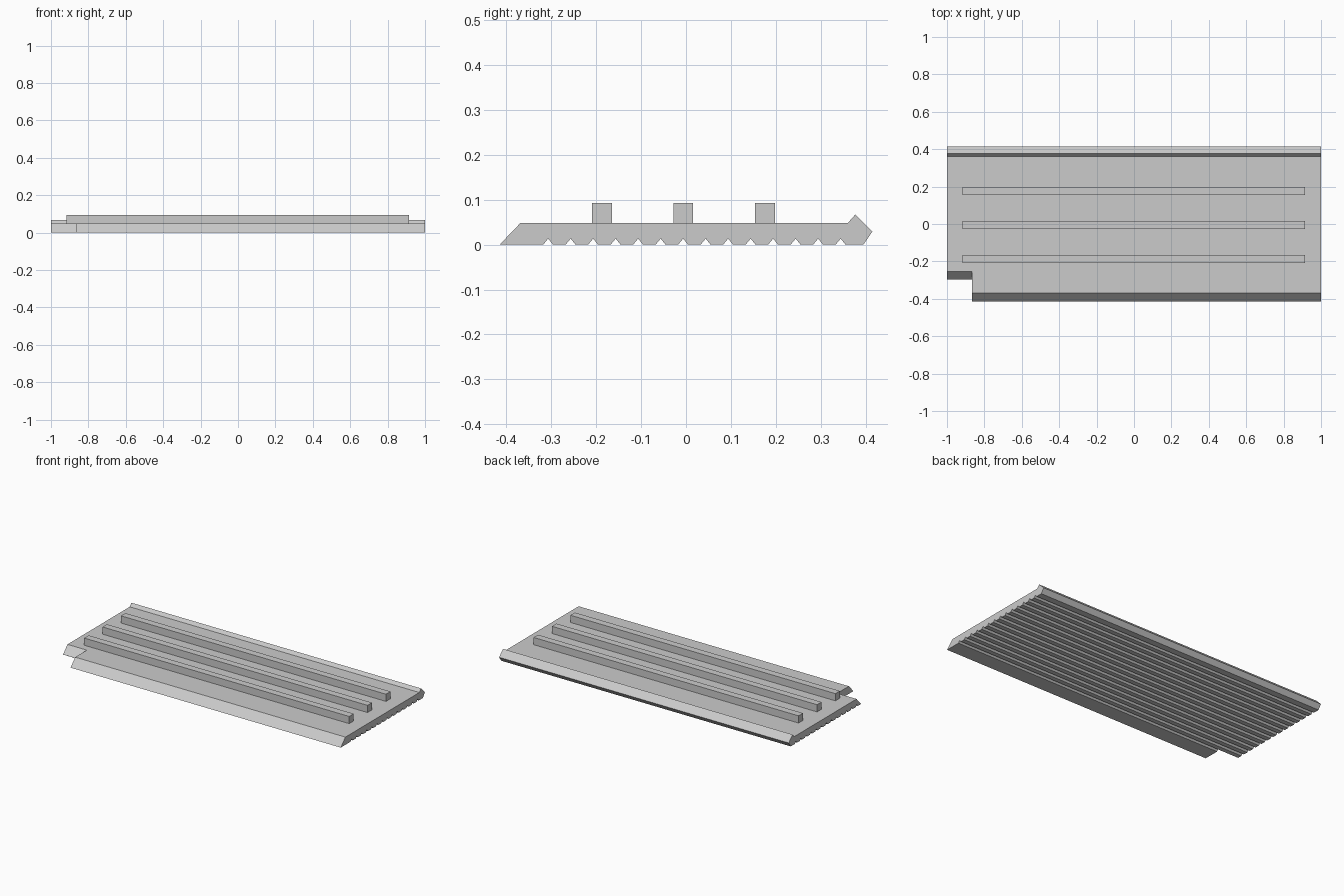
import bpy
import bmesh

if "Cube" in bpy.data.objects:
    bpy.data.objects.remove(bpy.data.objects["Cube"], do_unlink=True)

# Single plain grey material
grey = bpy.data.materials.new("light_grey")
grey.use_nodes = True
COLOUR = (0.6, 0.6, 0.6, 1)
grey.diffuse_color = COLOUR
grey.node_tree.nodes["Principled BSDF"].inputs["Base Color"].default_value = COLOUR


def prism(name, profile, x0, x1):
    """Extrude a (y, z) outline along x."""
    bm = bmesh.new()
    face = bm.faces.new([bm.verts.new((x0, y, z)) for y, z in profile])
    extruded = bmesh.ops.extrude_face_region(bm, geom=[face])["geom"]
    moved = [v for v in extruded if isinstance(v, bmesh.types.BMVert)]
    bmesh.ops.translate(bm, verts=moved, vec=(x1 - x0, 0, 0))
    bmesh.ops.recalc_face_normals(bm, faces=bm.faces)
    mesh = bpy.data.meshes.new(name)
    bm.to_mesh(mesh)
    bm.free()
    mesh.materials.append(grey)
    obj = bpy.data.objects.new(name, mesh)
    bpy.context.collection.objects.link(obj)
    return obj


TOP = 0.048

# Siding board: sloped front edge, raised rear lip, V grooves underneath
outline = [(-0.369, TOP), (0.36, TOP), (0.377, 0.067), (0.415, 0.029), (0.395, 0)]
for i in reversed(range(14)):
    y = -0.307 + i * 0.0501
    outline += [(y + 0.011, 0), (y, 0.0135), (y - 0.011, 0)]
outline.append((-0.415, 0))
board = prism("grooved_board", outline, -1, 1)

# Corner notch, with its inner edge sloped like the front edge
slope = (TOP - 0) / 0.044
notch = prism("notch_cutter",
              [(-0.5, -0.05), (-0.298 - 0.05 / slope, -0.05),
               (-0.298 + 0.1 / slope, 0.1), (-0.5, 0.1)], -1.1, -0.866)
notch.hide_render = True
notch.hide_set(True)
cut = board.modifiers.new("corner_notch", "BOOLEAN")
cut.operation = "DIFFERENCE"
cut.solver = "EXACT"
cut.object = notch

# Three raised battens on the upper face
for label, y in (("front", -0.187), ("middle", -0.006), ("rear", 0.176)):
    h = 0.022
    prism(label + "_batten",
          [(y - h, TOP), (y + h, TOP), (y + h, 0.093), (y - h, 0.093)],
          -0.916, 0.914)
